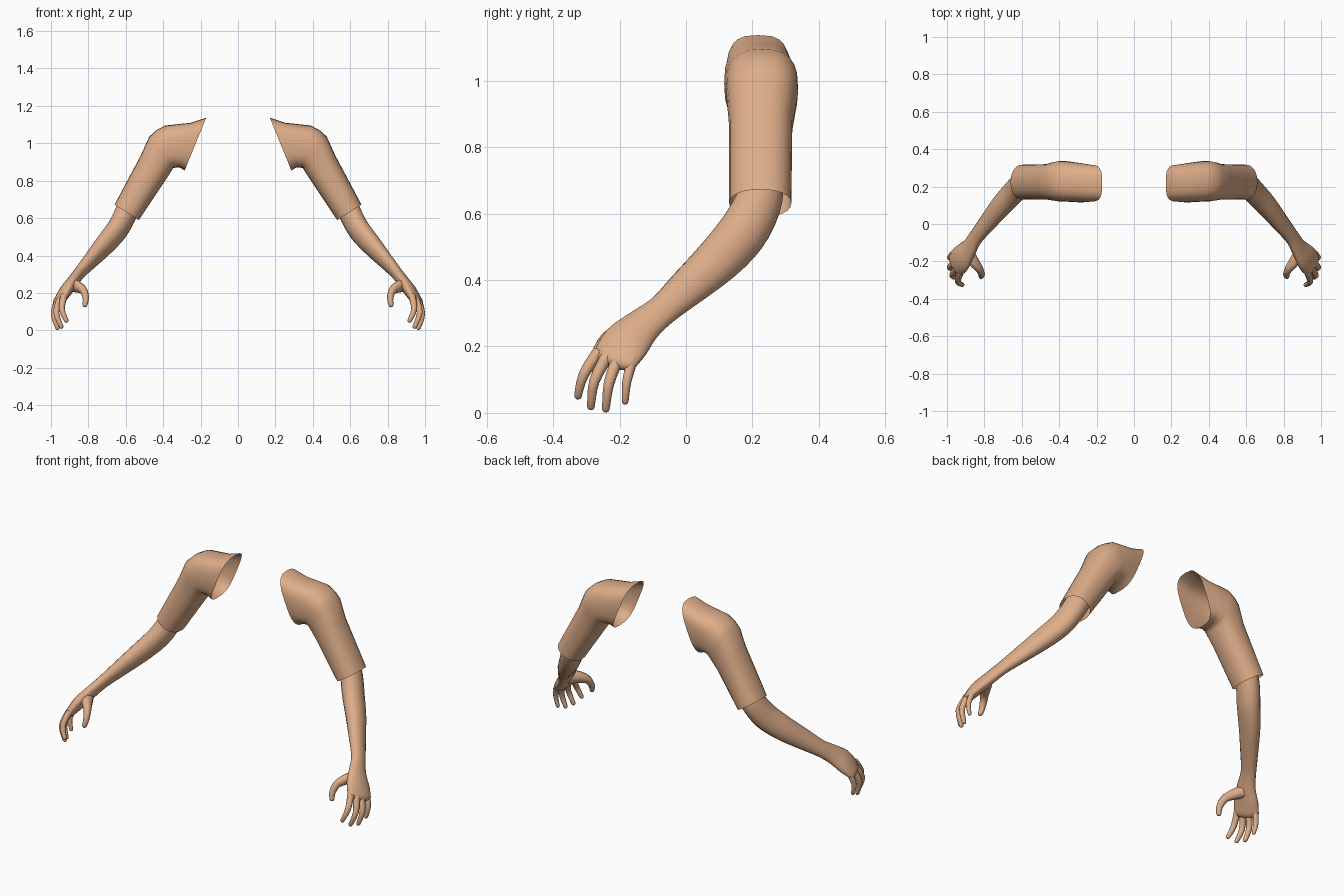
import bpy, bmesh, math
from mathutils import Vector

if "Cube" in bpy.data.objects:
    bpy.data.objects.remove(bpy.data.objects["Cube"])

skin = bpy.data.materials.new("skin")
skin.diffuse_color = (0.73, 0.42, 0.25, 1)
skin.use_nodes = True
skin.node_tree.nodes["Principled BSDF"].inputs["Base Color"].default_value = skin.diffuse_color


def oval(centre, a, b, sides, power=1.0):
    """Ring of points around centre, spanned by half-axes a and b."""
    pts = []
    for i in range(sides):
        t = 2 * math.pi * i / sides
        c, s = math.cos(t), math.sin(t)
        pts.append(centre + a * math.copysign(abs(c) ** power, c)
                   + b * math.copysign(abs(s) ** power, s))
    return pts


def loft(name, rings, caps, angle=50):
    """Skin a list of rings and mirror the part to the other side."""
    bm = bmesh.new()
    loops = [[bm.verts.new(p) for p in ring] for ring in rings]
    n = len(loops[0])
    for r0, r1 in zip(loops, loops[1:]):
        for i in range(n):
            j = (i + 1) % n
            bm.faces.new((r0[i], r0[j], r1[j], r1[i]))
    if caps:
        bm.faces.new(loops[0])
        bm.faces.new(loops[-1])
    bmesh.ops.recalc_face_normals(bm, faces=bm.faces[:])
    mesh = bpy.data.meshes.new(name)
    bm.to_mesh(mesh)
    bm.free()
    mesh.materials.append(skin)
    obj = bpy.data.objects.new(name, mesh)
    bpy.context.collection.objects.link(obj)
    bpy.ops.object.select_all(action='DESELECT')
    bpy.context.view_layer.objects.active = obj
    obj.select_set(True)
    bpy.ops.object.shade_smooth_by_angle(angle=math.radians(angle))
    mod = obj.modifiers.new("mirror", 'MIRROR')
    mod.use_mirror_merge = False
    return obj


def smooth_stations(st, steps):
    """Catmull-Rom through stations that are tuples of numbers."""
    out = []
    for k in range(len(st) - 1):
        p = [st[max(k - 1, 0)], st[k], st[k + 1], st[min(k + 2, len(st) - 1)]]
        for s in range(steps):
            t = s / steps
            out.append([0.5 * (2 * b + (c - a) * t + (2*a - 5*b + 4*c - d) * t**2
                               + (3*b - a - 3*c + d) * t**3)
                        for a, b, c, d in zip(*p)])
    return out + [list(st[-1])]


def limb(name, st, sides, steps, wide_hint):
    """Tube from stations (x, y, z, wide radius, thin radius)."""
    st = smooth_stations(st, steps)
    pts = [Vector(s[:3]) for s in st]
    rings = []
    for k, s in enumerate(st):
        tan = (pts[min(k + 1, len(pts) - 1)] - pts[max(k - 1, 0)]).normalized()
        hint = wide_hint(k / (len(st) - 1))
        wide = (hint - tan * hint.dot(tan)).normalized()
        thin = tan.cross(wide)
        rings.append(oval(pts[k], wide * s[3], thin * s[4], sides))
    # rounded tip
    for f, g in ((0.6, 0.8), (0.9, 0.4)):
        rings.append(oval(pts[-1] + tan * s[4] * f, wide * s[3] * g, thin * s[4] * g, sides))
    return loft(name, rings, True)


# Sleeve: open tube; each ring is top x,z, bottom x,z, y min, y max, squareness
sleeve = []
for tx, tz, bx, bz, y0, y1, pw in [
        (0.17, 1.137, 0.285, 0.855, 0.12, 0.315, 0.65),
        (0.25, 1.11, 0.315, 0.872, 0.115, 0.325, 0.7),
        (0.39, 1.095, 0.345, 0.868, 0.12, 0.337, 0.75),
        (0.44, 1.068, 0.352, 0.860, 0.12, 0.337, 0.8),
        (0.475, 1.035, 0.36, 0.845, 0.123, 0.333, 0.8),
        (0.52, 0.935, 0.40, 0.785, 0.13, 0.32, 0.85),
        (0.66, 0.672, 0.53, 0.59, 0.13, 0.317, 0.9)]:
    top, bot = Vector((tx, 0, tz)), Vector((bx, 0, bz))
    mid = (top + bot) / 2 + Vector((0, (y0 + y1) / 2, 0))
    sleeve.append(oval(mid, (top - bot) / 2, Vector((0, (y1 - y0) / 2, 0)), 24, pw))
loft("sleeve", sleeve, False)

# Forearm running into the palm
limb("forearm_and_palm", [
    (0.570, 0.225, 0.690, 0.070, 0.062),
    (0.600, 0.215, 0.625, 0.072, 0.060),
    (0.645, 0.168, 0.540, 0.075, 0.058),
    (0.713, 0.095, 0.458, 0.070, 0.052),
    (0.790, 0.000, 0.372, 0.058, 0.040),
    (0.845, -0.070, 0.310, 0.049, 0.032),
    (0.882, -0.130, 0.262, 0.058, 0.032),
    (0.920, -0.180, 0.212, 0.075, 0.034),
    (0.953, -0.215, 0.160, 0.073, 0.026)],
    18, 3, lambda t: Vector((0, 0.7, -0.7)).lerp(Vector((0.4, 0.9, -0.25)), t ** 2))

# Fingers: base, knuckle bend and tip
across = Vector((0.4, 0.9, 0))
for name, base, bend, tip, r in [
        ("index_finger", (0.930, -0.262, 0.185), (0.942, -0.308, 0.115), (0.918, -0.325, 0.052), 0.016),
        ("middle_finger", (0.950, -0.238, 0.170), (0.972, -0.276, 0.095), (0.945, -0.286, 0.020), 0.016),
        ("ring_finger", (0.958, -0.205, 0.165), (0.985, -0.232, 0.088), (0.965, -0.241, 0.013), 0.016),
        ("little_finger", (0.965, -0.160, 0.165), (0.986, -0.178, 0.095), (0.975, -0.183, 0.035), 0.014)]:
    limb(name, [(*base, r * 1.2, r * 1.2), (*bend, r, r), (*tip, r * 0.75, r * 0.75)],
         10, 3, lambda t: across)

# Thumb
limb("thumb", [
    (0.890, -0.150, 0.240, 0.035, 0.035),
    (0.858, -0.200, 0.234, 0.034, 0.029),
    (0.826, -0.242, 0.213, 0.024, 0.021),
    (0.814, -0.270, 0.172, 0.018, 0.017),
    (0.818, -0.281, 0.136, 0.014, 0.013)],
    10, 3, lambda t: Vector((0.3, 0.9, -0.3)))
